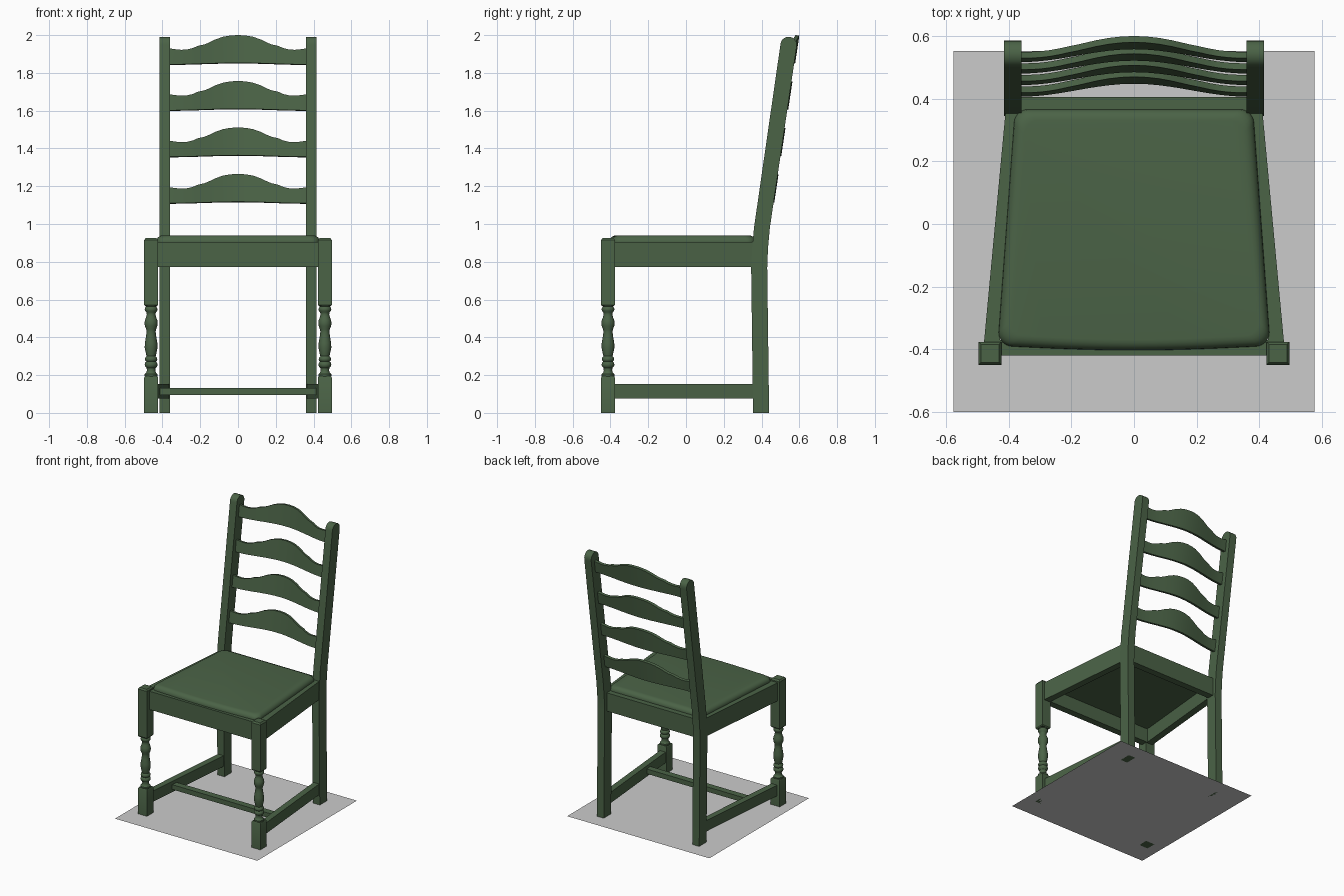
import bpy, bmesh, math

if "Cube" in bpy.data.objects:
    bpy.data.objects.remove(bpy.data.objects["Cube"])

green = bpy.data.materials.new("green_paint")
green.diffuse_color = (0.07, 0.125, 0.062, 1)
green.use_nodes = True
green.node_tree.nodes["Principled BSDF"].inputs["Base Color"].default_value = green.diffuse_color


def make(name, bm, mat=green, smooth=None):
    bmesh.ops.recalc_face_normals(bm, faces=bm.faces)
    me = bpy.data.meshes.new(name)
    bm.to_mesh(me)
    bm.free()
    ob = bpy.data.objects.new(name, me)
    bpy.context.collection.objects.link(ob)
    if mat:
        me.materials.append(mat)
    if smooth:
        bpy.ops.object.select_all(action='DESELECT')
        ob.select_set(True)
        bpy.context.view_layer.objects.active = ob
        bpy.ops.object.shade_smooth_by_angle(angle=math.radians(smooth))
    return ob


def loft(bm, rings):
    """Skin a list of equal-length closed rings and cap both ends."""
    vs = [[bm.verts.new(p) for p in r] for r in rings]
    n = len(vs[0])
    for a, b in zip(vs, vs[1:]):
        for i in range(n):
            j = (i + 1) % n
            bm.faces.new((a[i], a[j], b[j], b[i]))
    bm.faces.new(vs[0])
    bm.faces.new(vs[-1])


def slab(name, plan, z0, z1):
    bm = bmesh.new()
    loft(bm, [[(x, y, z) for x, y in plan] for z in (z0, z1)])
    return make(name, bm)


def square(cx, cy, h, z):
    return [(cx + sx * h, cy + sy * h, z) for sx, sy in ((-1, -1), (1, -1), (1, 1), (-1, 1))]


# turned section of the front legs: (radius, height)
TURN = [(.030, .185), (.034, .195), (.034, .205), (.026, .212), (.022, .225), (.024, .238),
        (.032, .246), (.034, .256), (.031, .266), (.025, .271), (.031, .277), (.033, .285),
        (.030, .294), (.024, .300), (.027, .312), (.034, .345), (.033, .37), (.027, .405),
        (.024, .43), (.026, .442), (.033, .46), (.035, .475), (.033, .49), (.026, .508),
        (.023, .522), (.025, .532), (.032, .540), (.034, .549), (.031, .558), (.027, .562),
        (.034, .568), (.034, .58)]
LX, LY, H = .46, -.413, .0365

for side, s in (("left", -1), ("right", 1)):
    # front leg: square foot, turning, square top with a chamfered cap
    bm = bmesh.new()
    loft(bm, [square(s * LX, LY, h, z) for h, z in ((H, 0), (H, .187), (H - .005, .195))])
    loft(bm, [square(s * LX, LY, h, z) for h, z in ((H - .005, .565), (H, .572), (H, .915), (H - .008, .926))])
    loft(bm, [[(s * LX + r * math.cos(k * math.tau / 24), LY + r * math.sin(k * math.tau / 24), z)
               for k in range(24)] for r, z in TURN])
    make("front_leg_" + side, bm, smooth=35)

    # back post: bent side profile with a rounded top
    prof = [(.440, 0), (.430, .77), (.434, .87), (.444, .98), (.585, 1.935)]
    prof += [(.543 + .043 * math.cos(a), 1.95 + .041 * math.sin(a))
             for a in [math.radians(d) for d in range(0, 181, 20)]]
    prof += [(.360, .98), (.350, .87), (.345, .77), (.355, 0)]
    bm = bmesh.new()
    loft(bm, [[(s * x, y, z) for y, z in prof] for x in (.359, .415)])
    make("back_post_" + side, bm, smooth=25)

    # splayed seat rail and low stretcher
    slab("side_rail_" + side, [(s * .48, -.39), (s * .41, .36), (s * .36, .36), (s * .43, -.39)], .772, .906)
    slab("side_stretcher_" + side, [(s * .476, -.39), (s * .41, .36), (s * .365, .36), (s * .431, -.39)], .075, .154)


def box(name, x, y0, y1, z0, z1):
    return slab(name, [(-x, y0), (x, y0), (x, y1), (-x, y1)], z0, z1)


# rails between the legs and the cross stretcher
box("front_rail", .43, -.42, -.37, .772, .906)
box("back_rail", .365, .355, .405, .772, .906)
box("cross_stretcher", .425, -.175, -.128, .096, .131)


# cushion: rounded trapezoid with a bowed front, rolled over at the top edge
def cushion_ring(inset, z):
    pts = []
    r = .045
    corners = [(.383 - inset, .366 - inset, 0), (-.383 + inset, .366 - inset, 90),
               (-.432 + inset, -.391 + inset, 180), (.432 - inset, -.391 + inset, 270)]
    for x, y, a0 in corners:
        cx, cy = x - math.copysign(r, x), y - math.copysign(r, y)
        for k in range(7):
            a = math.radians(a0 + k * 15)
            pts.append((cx + r * math.cos(a), cy + r * math.sin(a), z))
        if a0 == 180:
            x0 = -.432 + inset + r
            for k in range(1, 12):
                t = k / 12
                pts.append((x0 * (1 - 2 * t), y - .012 * math.sin(math.pi * t), z))
    return pts


bm = bmesh.new()
rings = [cushion_ring(.004, .875), cushion_ring(0, .905)]
rings += [cushion_ring(.034 * (1 - math.cos(a)), .908 + .032 * math.sin(a))
          for a in [math.radians(d) for d in (0, 18, 36, 54, 72, 90)]]
loft(bm, rings)
make("seat_cushion", bm, smooth=40)

# ladder-back slats: shaped top edge, bowed backwards and leaning with the posts
TOP = [(0, .155), (.04, .153), (.08, .146), (.12, .132), (.155, .115), (.18, .105), (.2, .101),
       (.215, .097), (.24, .086), (.27, .079), (.3, .077), (.33, .080), (.365, .085)]
outline = [(-x, h) for x, h in TOP[:0:-1]] + TOP


def slat(name, z0):
    rings = []
    for x, h in outline:
        bow = .02 * (1 + math.cos(math.pi * x / .365))
        ring = []
        for t, dz in ((0, 0), (.02, -.003)):
            lo, hi = z0 + .008 * bow / .04, z0 + h
            ends = [(lo, dz), (hi, dz)]
            for z, d in (ends if t == 0 else ends[::-1]):
                ring.append((x, .54 + .15 * (z - 2) + bow + t, z + d))
        rings.append(ring)
    bm = bmesh.new()
    loft(bm, rings)
    make(name, bm, smooth=30)


for i, z in enumerate((1.110, 1.356, 1.602, 1.845)):
    slat("back_slat_%d" % (i + 1), z)

# thin grey sheet under the legs
bm = bmesh.new()
bm.faces.new([bm.verts.new(p) for p in ((-.577, -.6, 0), (.577, -.6, 0), (.577, .553, 0), (-.577, .553, 0))])
make("base_sheet", bm, mat=None)
